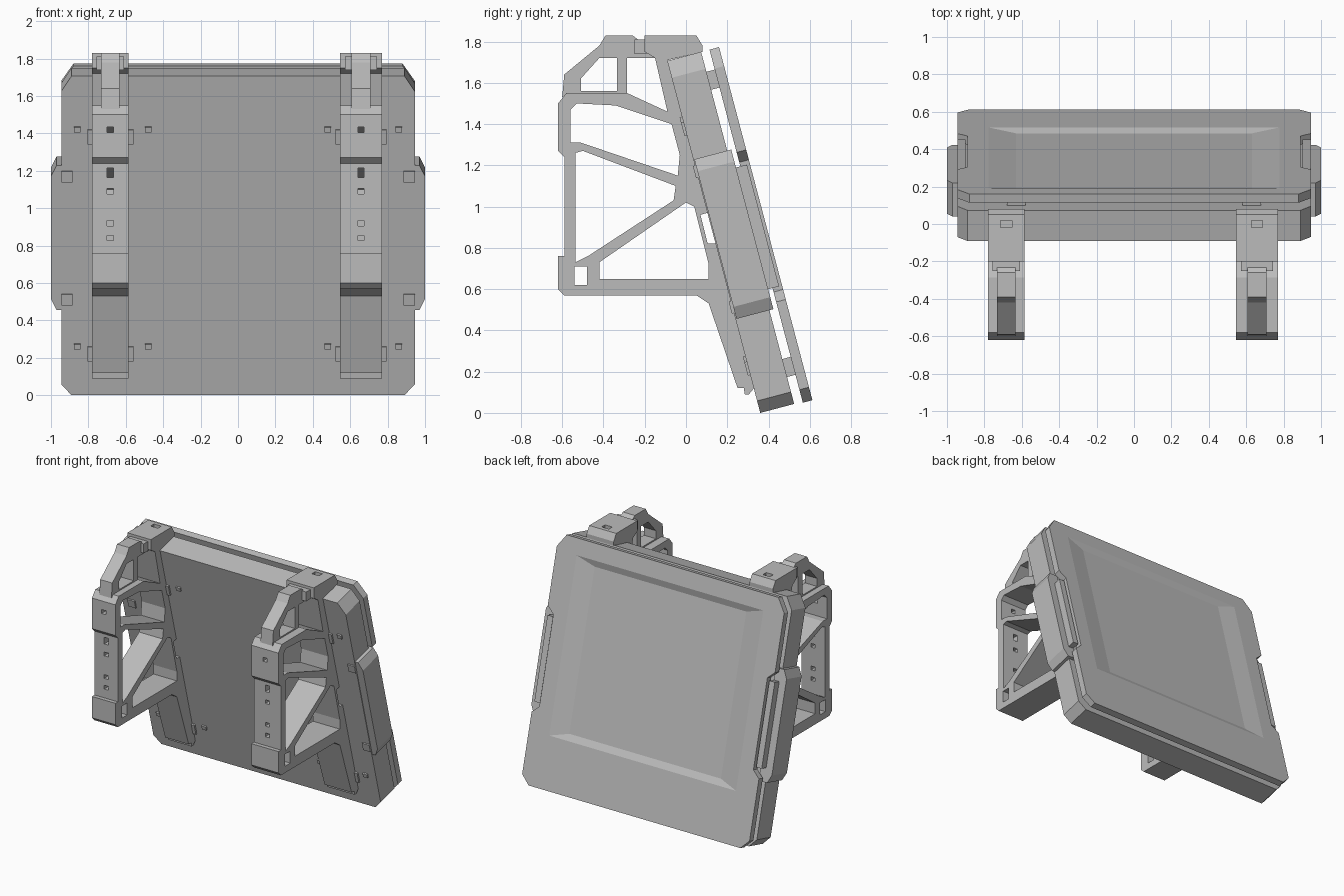
import bpy, math
from mathutils import Matrix, Vector

cube = bpy.data.objects.get("Cube")
if cube:
    bpy.data.objects.remove(cube)

grey = bpy.data.materials.new("plain_grey")
grey.use_nodes = True
COLOUR = (0.5, 0.5, 0.5, 1)
grey.diffuse_color = COLOUR
grey.node_tree.nodes["Principled BSDF"].inputs["Base Color"].default_value = COLOUR

# Frames: leaning panel (x, up the panel, minus depth) and side profile (y, z, x)
tilt = math.atan2(0.46, 1.74)
s, c = math.sin(tilt), math.cos(tilt)
PANEL = Matrix(((1, 0, 0, 0), (0, -s, -c, 0.36), (0, c, -s, 0), (0, 0, 0, 1)))
SIDE = Matrix(((0, 0, 1, 0), (1, 0, 0, 0), (0, 1, 0, 0), (0, 0, 0, 1)))


def baked(ob):
    """Mesh of an object with its modifiers applied."""
    bpy.context.view_layer.update()
    dg = bpy.context.evaluated_depsgraph_get()
    return bpy.data.meshes.new_from_object(ob.evaluated_get(dg))


def add_mesh(name, me, matrix):
    me.transform(matrix)
    me.materials.clear()
    me.materials.append(grey)
    for p in me.polygons:
        p.use_smooth = False
    ob = bpy.data.objects.new(name, me)
    bpy.context.collection.objects.link(ob)
    return ob


def extrude(name, loops, low, high, frame):
    """Extrude an outline, with optional holes, between two depths."""
    cu = bpy.data.curves.new(name, "CURVE")
    cu.dimensions, cu.fill_mode, cu.extrude = "2D", "BOTH", (high - low) / 2
    for loop in loops:
        sp = cu.splines.new("POLY")
        sp.points.add(len(loop) - 1)
        for p, (a, b) in zip(sp.points, loop):
            p.co = (a, b, 0, 1)
        sp.use_cyclic_u = True
    tmp = bpy.data.objects.new("helper", cu)
    bpy.context.collection.objects.link(tmp)
    me = baked(tmp)
    bpy.data.objects.remove(tmp)
    return add_mesh(name, me, frame @ Matrix.Translation((0, 0, (low + high) / 2)))


def box(name, lo, hi, frame=Matrix(), taper=(0, 0)):
    """Box between two corners; taper widens the side at the low third axis."""
    x0, y0, z0 = lo
    x1, y1, z1 = hi
    tx, ty = taper
    v = [(x0 - tx, y0 - ty, z0), (x1 + tx, y0 - ty, z0), (x1 + tx, y1 + ty, z0),
         (x0 - tx, y1 + ty, z0), (x0, y0, z1), (x1, y0, z1), (x1, y1, z1), (x0, y1, z1)]
    f = [(3, 2, 1, 0), (4, 5, 6, 7)] + [(i, (i + 1) % 4, (i + 1) % 4 + 4, i + 4) for i in range(4)]
    me = bpy.data.meshes.new(name)
    me.from_pydata([Vector(p) for p in v], [], f)
    return add_mesh(name, me, frame)


def cut(ob, cutter):
    cutter.hide_render = True
    m = ob.modifiers.new("cut", "BOOLEAN")
    m.operation, m.object, m.solver = "DIFFERENCE", cutter, "EXACT"
    me = baked(ob)
    ob.modifiers.clear()
    ob.data = me
    bpy.data.objects.remove(cutter)


def mirrored(half):
    return half + [(-x, y) for x, y in reversed(half)]


# Front slab and the separate back plate with its shallow dish
slab = mirrored([(0.89, 0), (0.945, 0.06), (0.945, 1.68), (0.89, 1.765)])
extrude("front_slab", [slab], -0.17, 0, PANEL)
plate = mirrored([(0.88, -0.005), (0.945, 0.06), (0.945, 0.5), (0.89, 0.55),
                  (0.89, 1.2), (0.945, 1.25), (0.945, 1.67), (0.88, 1.765)])
back = extrude("back_plate", [plate], -0.26, -0.212, PANEL)
cut(back, box("dish_cutter", (-0.63, 0.42, -0.27), (0.63, 1.6, -0.24), PANEL, (0.22, 0.07)))

for side, tag in ((-1, "right"), (1, "left")):
    def span(a, b):
        return min(side * a, side * b), max(side * a, side * b)

    # Side guard with sloped ends, and the slim strip behind it
    guard = [(side * x, u) for x, u in ((0.9, 0.47), (0.97, 0.47), (1, 0.53),
                                         (1, 1.21), (0.97, 1.27), (0.9, 1.27))]
    extrude(tag + "_side_guard", [guard], -0.19, -0.005, PANEL)
    x0, x1 = span(0.9, 0.945)
    box(tag + "_back_strip", (x0, 0.57, -0.245), (x1, 1.18, -0.19), PANEL)

    # Small clips on the front face, and spacer pegs between the layers
    for u in (0.27, 1.47):
        for a in (0.48, 0.86):
            x0, x1 = span(a - 0.018, a + 0.018)
            box(tag + "_clip", (x0, u - 0.015, -0.01), (x1, u + 0.015, 0.012), PANEL)
    for u in (0.18, 1.62):
        x0, x1 = span(0.58, 0.68)
        box(tag + "_spacer", (x0, u - 0.045, -0.22), (x1, u + 0.045, -0.165), PANEL)
    for u in (0.53, 1.21):
        x0, x1 = span(0.885, 0.945)
        box(tag + "_guard_hinge", (x0, u - 0.03, -0.02), (x1, u + 0.03, 0.01), PANEL)

# Truss brackets
outline = [(-0.62, 0.6), (-0.59, 0.57), (0.05, 0.57), (0.11, 0.53), (0.25, 0.12), (0.28, 0.12),
           (0.285, 0.09), (0.305, 0.09), (0.33, 0.12), (0.145, 0.82), (0.105, 0.82), (0.07, 0.96),
           (0.105, 0.97), (-0.09, 1.71), (0.08, 1.75), (0.08, 1.78), (0.05, 1.83), (-0.2, 1.83),
           (-0.2, 1.75), (-0.15, 1.72), (-0.09, 1.46), (-0.285, 1.55), (-0.58, 1.55),
           (-0.62, 1.5), (-0.62, 1.27), (-0.59, 1.24), (-0.59, 0.76), (-0.62, 0.76)]
upper_hole = [(-0.56, 1.47), (-0.53, 1.5), (-0.34, 1.49), (-0.07, 1.4), (-0.03, 1.25),
              (-0.04, 1.15), (-0.51, 1.31), (-0.56, 1.31)]
middle_hole = [(-0.535, 1.26), (-0.5, 1.27), (-0.05, 1.1), (-0.06, 1.03), (-0.475, 0.76),
               (-0.535, 0.73)]
lower_hole = [(-0.42, 0.65), (-0.42, 0.73), (0, 1.02), (0.04, 1), (0.11, 0.72), (0.11, 0.65)]
corner_hole = [(-0.54, 0.62), (-0.54, 0.71), (-0.48, 0.71), (-0.48, 0.62)]
ramp = [(-0.6, 1.53), (-0.59, 1.64), (-0.42, 1.78), (-0.39, 1.83), (-0.26, 1.83), (-0.22, 1.8),
        (-0.18, 1.8), (-0.14, 1.72), (-0.285, 1.72), (-0.285, 1.53)]
ramp_hole = [(-0.51, 1.56), (-0.51, 1.62), (-0.42, 1.72), (-0.335, 1.72), (-0.335, 1.56)]

for tag, x, half in (("right", -0.6825, 0.0975), ("left", 0.6575, 0.1125)):
    truss = extrude(tag + "_bracket", [outline, upper_hole, middle_hole, lower_hole, corner_hole],
                    x - half, x + half, SIDE)
    # Bolt holes through the upright
    for z, h in ((1.42, 0.015), (1.19, 0.025), (1.09, 0.014), (0.92, 0.014), (0.84, 0.014)):
        cut(truss, box("hole_cutter", (x - 0.017, -0.7, z - h), (x + 0.017, -0.5, z + h)))
    # Pocket in the top cap
    cut(truss, box("pocket_cutter", (x - 0.03, -0.02, 1.79), (x + 0.03, 0.02, 1.9)))
    extrude(tag + "_ramp", [ramp, ramp_hole], x - 0.05, x + 0.05, SIDE)
    # Stepped shoulder behind the ramp, and lugs fixing the bracket to the slab
    box(tag + "_cap_step", (x - half * 0.75, -0.25, 1.74), (x + half * 0.75, -0.19, 1.81))
    for u in (0.23, 1.43):
        box(tag + "_lug", (x - half - 0.025, u - 0.04, -0.01),
            (x + half + 0.025, u + 0.04, 0.012), PANEL)
